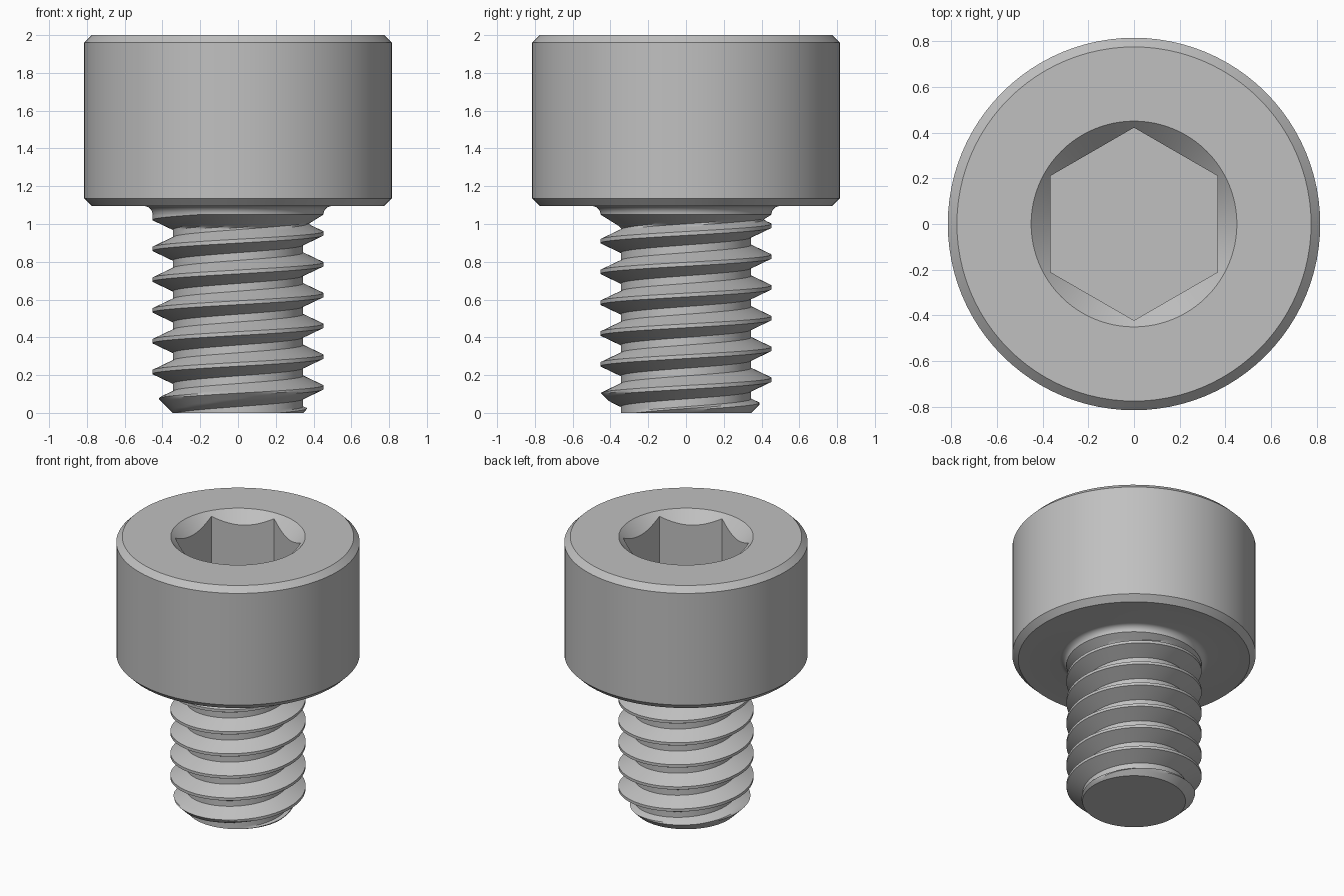
import bpy, bmesh, math

if "Cube" in bpy.data.objects:
    bpy.data.objects.remove(bpy.data.objects["Cube"], do_unlink=True)

SEGMENTS = 96
HEAD_R, HEAD_BOTTOM, TOP, CHAMFER = 0.8145, 1.095, 2.0, 0.04
SOCKET_R, HEX_FLAT, SOCKET_FLOOR = 0.45, 0.365, 1.6
MAJOR_R, MINOR_R, PITCH, CREST_Z = 0.4525, 0.345, 0.163, 0.135
COLLAR_Z, STEPS = 1.05, 16

steel = bpy.data.materials.new("steel_grey")
steel.use_nodes = True
grey = (0.53, 0.53, 0.53, 1)
steel.diffuse_color = grey
steel.node_tree.nodes["Principled BSDF"].inputs["Base Color"].default_value = grey


def revolve(name, rows):
    """Sweep rows (functions of angle giving radius and height), outside facing out."""
    bm = bmesh.new()
    grid = []
    for row in rows:
        ring = []
        for i in range(SEGMENTS + 1):
            a = math.tau * i / SEGMENTS
            r, z = row(a)
            ring.append(bm.verts.new((r * math.cos(a), r * math.sin(a), z)))
        grid.append(ring)
    for low, high in zip(grid, grid[1:]):
        for i in range(SEGMENTS):
            bm.faces.new((low[i], low[i + 1], high[i + 1], high[i]))
    bmesh.ops.remove_doubles(bm, verts=bm.verts, dist=0.00002)
    mesh = bpy.data.meshes.new(name)
    bm.to_mesh(mesh)
    bm.free()
    mesh.materials.append(steel)
    obj = bpy.data.objects.new(name, mesh)
    bpy.context.collection.objects.link(obj)
    bpy.ops.object.select_all(action="DESELECT")
    obj.select_set(True)
    bpy.context.view_layer.objects.active = obj
    bpy.ops.object.shade_smooth_by_angle(angle=math.radians(30))
    return obj


def circle(r, z):
    return lambda a: (r, z)


# Head: fillet under the head, chamfered cylinder, countersunk hexagon socket
def hex_radius(a):
    side = math.tau / 6
    return HEX_FLAT / math.cos((a + side / 2) % side - side / 2)


fillet = HEAD_BOTTOM - COLLAR_Z
head_rows = []
for k in range(7):
    t = math.pi / 2 * k / 6
    head_rows.append(circle(MAJOR_R + fillet * (1 - math.cos(t)),
                            COLLAR_Z + fillet * math.sin(t)))
head_rows += [
    circle(HEAD_R - CHAMFER, HEAD_BOTTOM),
    circle(HEAD_R, HEAD_BOTTOM + CHAMFER),
    circle(HEAD_R, TOP - CHAMFER),
    circle(HEAD_R - CHAMFER, TOP),
    circle(SOCKET_R, TOP),
    lambda a: (hex_radius(a), TOP - SOCKET_R + hex_radius(a)),
    lambda a: (hex_radius(a), SOCKET_FLOOR),
    circle(0, SOCKET_FLOOR),
]
revolve("socket_head", head_rows)


# Shank: helical rows, trimmed by the tip chamfer and run out below the head
def thread_row(j):
    turn = j / STEPS
    d = abs(turn - round(turn))
    depth = min(max((d - 1 / 16) / (5 / 16), 0), 1)
    profile_r = MAJOR_R + (MINOR_R - MAJOR_R) * depth

    def point(a):
        z = CREST_Z + PITCH * (turn + a / math.tau)
        z = min(max(z, 0), COLLAR_Z)
        r = max(profile_r, MAJOR_R - 1.6 * (COLLAR_Z - z))
        return min(r, MINOR_R + z), z
    return point


last = math.ceil((COLLAR_Z - CREST_Z) / PITCH) * STEPS
revolve("threaded_shank",
        [circle(0, 0)] + [thread_row(j) for j in range(-2 * STEPS, last + 1)])
